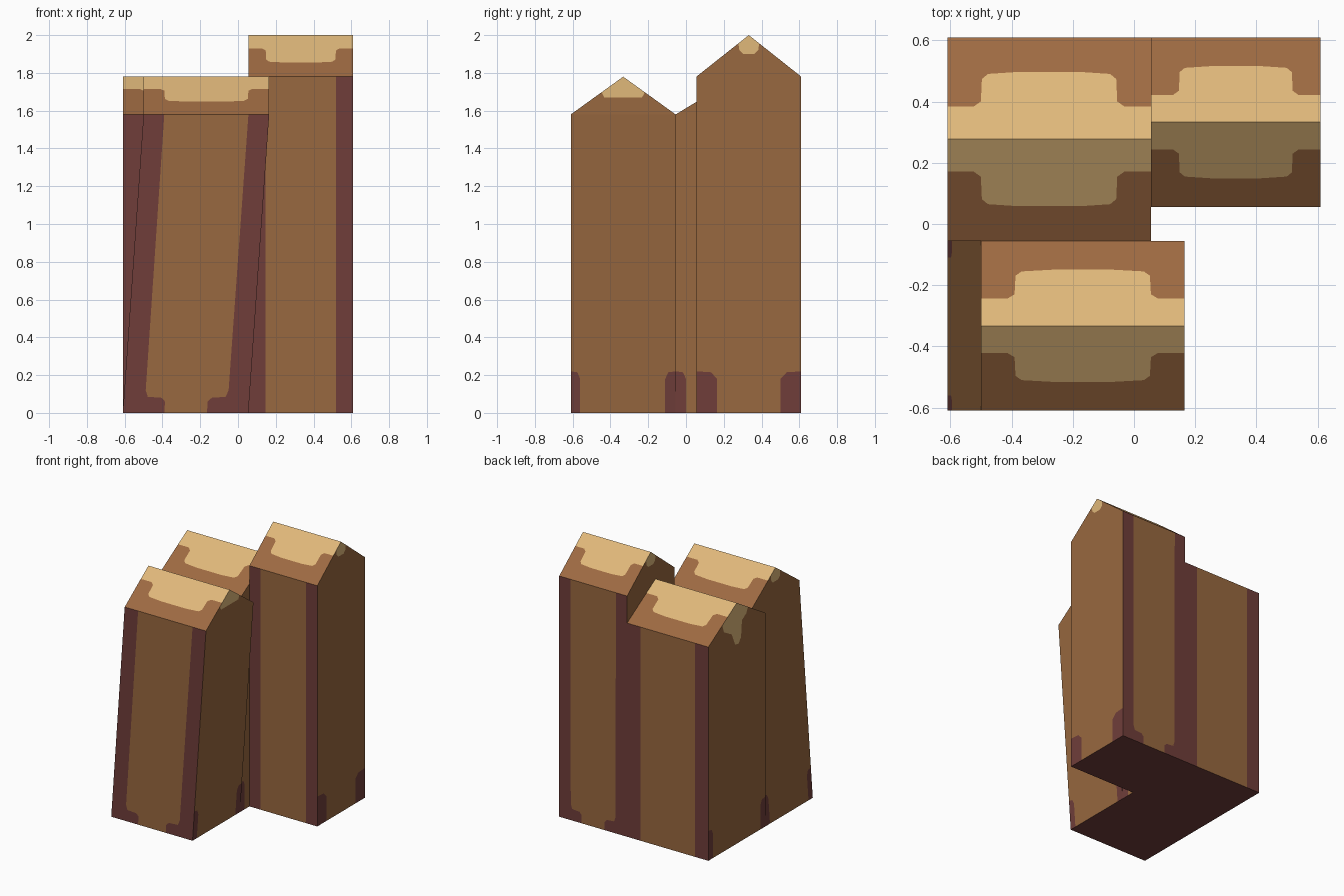
import bpy, bmesh
from mathutils import Vector

cube = bpy.data.objects.get("Cube")
if cube:
    bpy.data.objects.remove(cube, do_unlink=True)


def make_material(name, rgb):
    mat = bpy.data.materials.new(name)
    mat.use_nodes = True
    mat.diffuse_color = (*rgb, 1)
    bsdf = mat.node_tree.nodes["Principled BSDF"]
    bsdf.inputs["Base Color"].default_value = (*rgb, 1)
    bsdf.inputs["Roughness"].default_value = 0.9
    return mat


MATERIALS = [
    make_material("bark brown", (0.314, 0.138, 0.050)),
    make_material("dark maroon", (0.162, 0.048, 0.042)),
    make_material("pale straw", (0.745, 0.479, 0.195)),
    make_material("warm brown", (0.342, 0.144, 0.054)),
]
WALL, BAND, STRAW, ROOF = range(4)

# Left half of the straw patch on a roof slope: across, down from the ridge
SLOPE = [(0, .32), (.13, .32), (.165, .37), (.17, .59), (.20, .64), (.35, .66)]
# Inner edge of a corner band, with and without a foot: across, height
PLAIN_BAND = [(.165, 0), (.165, None)]
FOOT_BAND = [(.33, 0), (.33, .06), (.30, .08), (.19, .085), (.17, .12), (.165, None)]
# Straw patches below the ridge on the gables: offset, drop (None = on the roof edge)
SMALL_PEAK = [(-.055, None), (-.05, .08), (-.03, .10), (.03, .10), (.05, .08), (.055, None)]
WIDE_PEAK = [(-.115, None), (-.10, .11), (.10, .11), (.115, None)]
DRIP_PEAK = [(-.13, None), (-.11, .12), (-.06, .15), (-.05, .27), (-.02, .31),
             (.02, .30), (.06, .21), (.15, .16), (.17, None)]


def mirrored(points):
    return [(1 - u, v) for u, v in reversed(points)]


def block(name, x, y, eave, ridge, feet, peaks, back_feet=False, front_feet=False, lean=0):
    """Gabled block with its ridge along x; peaks are for the -x and +x ends."""
    bm = bmesh.new()
    (x0, x1), (y0, y1) = x, y
    ym, half = (y0 + y1) / 2, (y1 - y0) / 2
    centre = Vector(((x0 + x1) / 2, ym, eave / 2))

    def across(u):
        return x0 + (x1 - x0) * u

    def add(points, colour):
        face = bm.faces.new([bm.verts.new(p) for p in points])
        face.normal_update()
        if face.normal.dot(face.calc_center_median() - centre) < 0:
            face.normal_flip()
        face.material_index = colour

    # Base
    add([(x0, y0, 0), (x1, y0, 0), (x1, y1, 0), (x0, y1, 0)], BAND)

    for side, footed in ((y0, front_feet), (y1, back_feet)):
        # Front and back walls with corner bands
        edge = [(u, eave if z is None else z) for u, z in (FOOT_BAND if footed else PLAIN_BAND)]
        other = mirrored(edge)
        for outline, colour in (([(0, 0)] + edge + [(0, eave)], BAND),
                                ([(1, eave)] + other + [(1, 0)], BAND),
                                (edge + other, WALL)):
            add([(across(u), side, z) for u, z in outline], colour)
        # Roof slopes with straw patch
        line = SLOPE + mirrored(SLOPE)
        for outline, colour in (([(0, 0)] + line + [(1, 0)], STRAW),
                                ([(0, 1)] + line + [(1, 1)], ROOF)):
            add([(across(u), ym + (side - ym) * v, ridge + (eave - ridge) * v)
                 for u, v in outline], colour)

    # Gable ends with peak patch and feet
    def foot(corner, width):
        return [(corner + width, 0), (corner + width, .18),
                (corner + width * .7, .215), (corner, .22)]

    for end, peak in zip(x, peaks):
        patch = [(ym + d, ridge - (abs(d) / half * (ridge - eave) if drop is None else drop))
                 for d, drop in peak]
        near, far = foot(y0, feet[0]), foot(y1, -feet[1])
        main = near + [(y0, eave)] + patch + [(y1, eave)] + far[::-1]
        for outline, colour in ((main, WALL), ([(ym, ridge)] + patch, STRAW),
                                ([(y0, 0)] + near, BAND), ([(y1, 0)] + far, BAND)):
            add([(end, s, z) for s, z in outline], colour)

    # Lean the walls sideways, keeping the roof upright
    if lean:
        geom = bm.verts[:] + bm.edges[:] + bm.faces[:]
        bmesh.ops.bisect_plane(bm, geom=geom, plane_co=(0, 0, eave), plane_no=(0, 0, 1))
        for v in bm.verts:
            v.co.x += lean * min(v.co.z / eave, 1)
    bmesh.ops.remove_doubles(bm, verts=bm.verts[:], dist=0.0001)

    mesh = bpy.data.meshes.new(name)
    bm.to_mesh(mesh)
    bm.free()
    for mat in MATERIALS:
        mesh.materials.append(mat)
    bpy.context.collection.objects.link(bpy.data.objects.new(name, mesh))


block("leaning_front_block", (-.61, .055), (-.61, -.055), 1.58, 1.78, (.05, .055),
      (SMALL_PEAK, WIDE_PEAK), front_feet=True, lean=.11)
block("back_right_block", (-.61, .055), (-.055, .61), 1.58, 1.78, (.055, .055),
      (DRIP_PEAK, SMALL_PEAK))
block("tall_back_left_block", (.055, .61), (.055, .61), 1.78, 2.0, (.11, .11),
      (SMALL_PEAK, SMALL_PEAK), back_feet=True)
